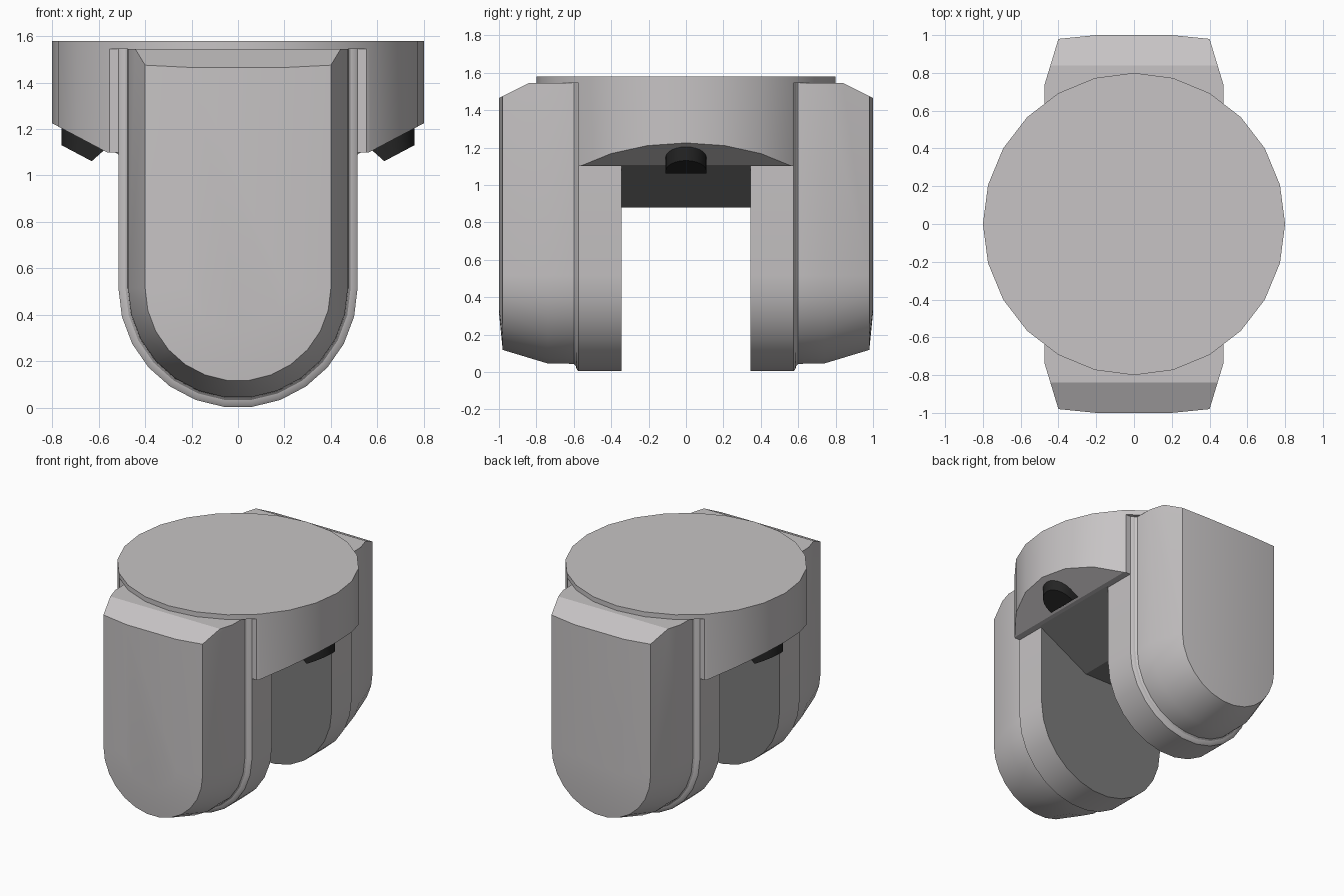
import bpy, bmesh
from math import sin, cos, pi, radians
from mathutils import Vector

old = bpy.data.objects.get("Cube")
if old:
    bpy.data.objects.remove(old, do_unlink=True)


def material(name, r, g, b):
    m = bpy.data.materials.new(name)
    m.use_nodes = True
    m.diffuse_color = (r, g, b, 1)
    m.node_tree.nodes["Principled BSDF"].inputs["Base Color"].default_value = (r, g, b, 1)
    return m


light = material("light grey", 0.57, 0.55, 0.555)
dark = material("dark grey", 0.2, 0.2, 0.2)
black = material("black", 0.018, 0.018, 0.018)


def loft(rings, name, mats, cuts=(), dark_inside=False):
    """Skin closed rings, cap both ends, then slice off the outside of each cut plane."""
    bm = bmesh.new()
    loops = [[bm.verts.new(p) for p in ring] for ring in rings]
    n = len(loops[0])
    for a, b in zip(loops, loops[1:]):
        for i in range(n):
            j = (i + 1) % n
            bm.faces.new((a[i], a[j], b[j], b[i]))
    bm.faces.new(loops[0])
    bm.faces.new(loops[-1])
    bmesh.ops.recalc_face_normals(bm, faces=bm.faces)
    for co, no in cuts:
        geom = bm.verts[:] + bm.edges[:] + bm.faces[:]
        cut = bmesh.ops.bisect_plane(bm, geom=geom, plane_co=co, plane_no=no, clear_outer=True)
        edges = [e for e in cut["geom_cut"] if isinstance(e, bmesh.types.BMEdge)]
        bmesh.ops.holes_fill(bm, edges=edges)
    bmesh.ops.recalc_face_normals(bm, faces=bm.faces)
    if dark_inside:
        # faces turned to the gap between the two pods
        for f in bm.faces:
            toward = -f.calc_center_median().y
            if abs(f.normal.y) > 0.99 and f.normal.y * toward > 0 and abs(toward) < 0.4:
                f.material_index = 1
    mesh = bpy.data.meshes.new(name)
    bm.to_mesh(mesh)
    bm.free()
    ob = bpy.data.objects.new(name, mesh)
    bpy.context.collection.objects.link(ob)
    for m in mats:
        mesh.materials.append(m)
    bpy.ops.object.select_all(action="DESELECT")
    ob.select_set(True)
    bpy.context.view_layer.objects.active = ob
    bpy.ops.object.shade_smooth_by_angle(angle=radians(25))
    return ob


# Round-bottomed pods, front and back
POD_TOP, ARCH_Z, HALF, STEPS = 1.545, 0.515, 0.515, 13


def arch(y, inset):
    r = HALF - inset
    ring = [(r * cos(pi + pi * i / STEPS), y, ARCH_Z + r * sin(pi + pi * i / STEPS))
            for i in range(STEPS + 1)]
    return ring + [(r, y, POD_TOP), (-r, y, POD_TOP)]


layers = [(0.345, 0), (0.575, 0), (0.585, 0.012), (0.59, 0.03), (0.6, 0.04),
          (0.74, 0.042), (0.98, 0.115), (1.0, 0.315)]
for side, name in ((-1, "front_pod"), (1, "back_pod")):
    slope = (Vector((0, side * 0.84, POD_TOP)), Vector((0, side * 0.5, 1)))
    loft([arch(side * y, inset) for y, inset in layers], name, [light, dark],
         [slope], dark_inside=True)


# Round cap and the body below it
def circle(z, r=0.8, n=24):
    return [(r * cos(2 * pi * i / n), r * sin(2 * pi * i / n), z) for i in range(n)]


loft([circle(1.545), circle(1.58)], "top_disc", [light])
UNDER = 0.53
body_cuts = [(Vector((0, s * 0.575, 0)), Vector((0, s, 0))) for s in (-1, 1)]
body_cuts += [(Vector((s * 0.565, 0, 1.1)), Vector((s * UNDER, 0, -1))) for s in (-1, 1)]
loft([circle(1.1), circle(1.545)], "body", [light], body_cuts)

# Dark tapered core between the pods
core = [(-0.55, 1.11), (-0.13, 0.88), (0.13, 0.88), (0.55, 1.11)]
loft([[(x, y, z) for x, z in core] for y in (-0.345, 0.345)], "core", [dark])

# Half-round lamps under the sides
for side, name in ((1, "left_lamp"), (-1, "right_lamp")):
    rounded = [(0.65 + 0.11 * cos(a), 0.11 * sin(a))
               for a in [-pi / 2 + pi * i / 12 for i in range(13)]]

    def lamp_ring(inner, drop):
        plan = rounded + [(inner, 0.11), (inner, -0.11)]
        return [(side * x, y, 1.1 + UNDER * (x - 0.565) - drop) for x, y in plan]

    loft([lamp_ring(0.575, -0.005), lamp_ring(0.63, 0.073)], name, [black])
